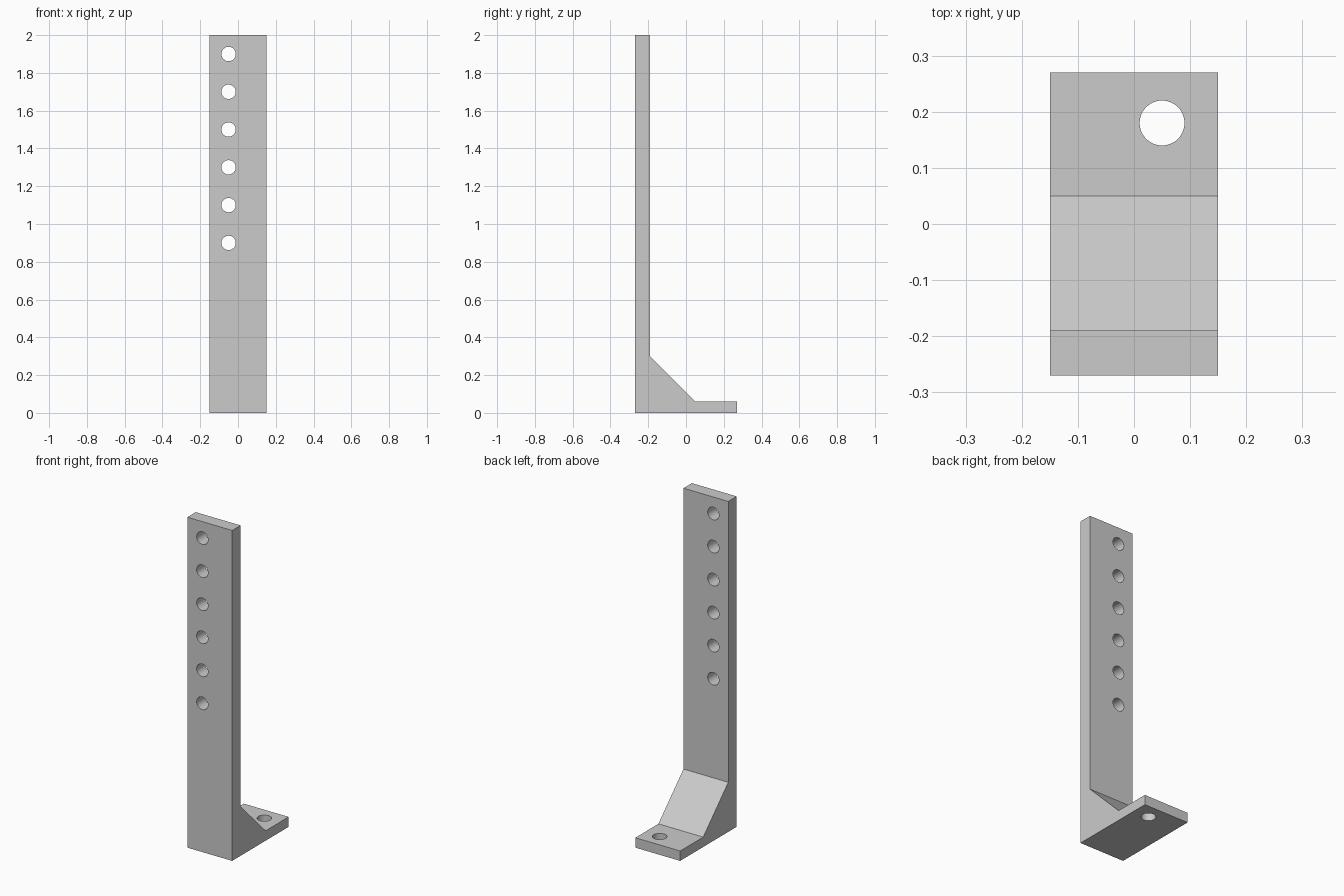
import bpy
import bmesh
import math

cube = bpy.data.objects.get("Cube")
if cube:
    bpy.data.objects.remove(cube, do_unlink=True)

WIDTH = 0.30
HOLE_SIDES = 48

# Plain grey material
grey = bpy.data.materials.new("plain grey")
grey.use_nodes = True
colour = (0.6, 0.6, 0.6, 1)
grey.diffuse_color = colour
grey.node_tree.nodes["Principled BSDF"].inputs["Base Color"].default_value = colour

# Side profile (y, z): upright, sloped gusset and foot in one piece
profile = [(-0.27, 0), (0.27, 0), (0.27, 0.06), (0.05, 0.06),
           (-0.19, 0.30), (-0.19, 2), (-0.27, 2)]
bm = bmesh.new()
side = bm.faces.new([bm.verts.new((-WIDTH / 2, y, z)) for y, z in profile])
extruded = bmesh.ops.extrude_face_region(bm, geom=[side])["geom"]
moved = [v for v in extruded if isinstance(v, bmesh.types.BMVert)]
bmesh.ops.translate(bm, verts=moved, vec=(WIDTH, 0, 0))
bmesh.ops.recalc_face_normals(bm, faces=bm.faces)
mesh = bpy.data.meshes.new("bracket")
bm.to_mesh(mesh)
bm.free()
mesh.materials.append(grey)
bracket = bpy.data.objects.new("bracket", mesh)
bpy.context.collection.objects.link(bracket)


def drill(name, location, radius, tilt=0):
    """Cut a round hole through the bracket."""
    bpy.ops.mesh.primitive_cylinder_add(
        vertices=HOLE_SIDES, radius=radius, depth=0.3,
        location=location, rotation=(tilt, 0, 0))
    cutter = bpy.context.object
    cutter.name = name
    cutter.data.materials.append(grey)
    cut = bracket.modifiers.new(name, "BOOLEAN")
    cut.operation = "DIFFERENCE"
    cut.solver = "EXACT"
    cut.object = cutter
    bpy.ops.object.select_all(action="DESELECT")
    bpy.context.view_layer.objects.active = bracket
    bracket.select_set(True)
    bpy.ops.object.modifier_apply(modifier=cut.name)
    bpy.data.objects.remove(cutter, do_unlink=True)


# Row of six holes up the upright
for i in range(6):
    drill("upright_hole", (-0.05, -0.23, 0.9 + 0.2 * i), 0.038, math.pi / 2)

# Single mounting hole in the foot
drill("foot_hole", (0.05, 0.18, 0.03), 0.04)

# Smooth hole walls, sharp plate edges
bpy.ops.object.shade_smooth_by_angle(angle=math.radians(30))
